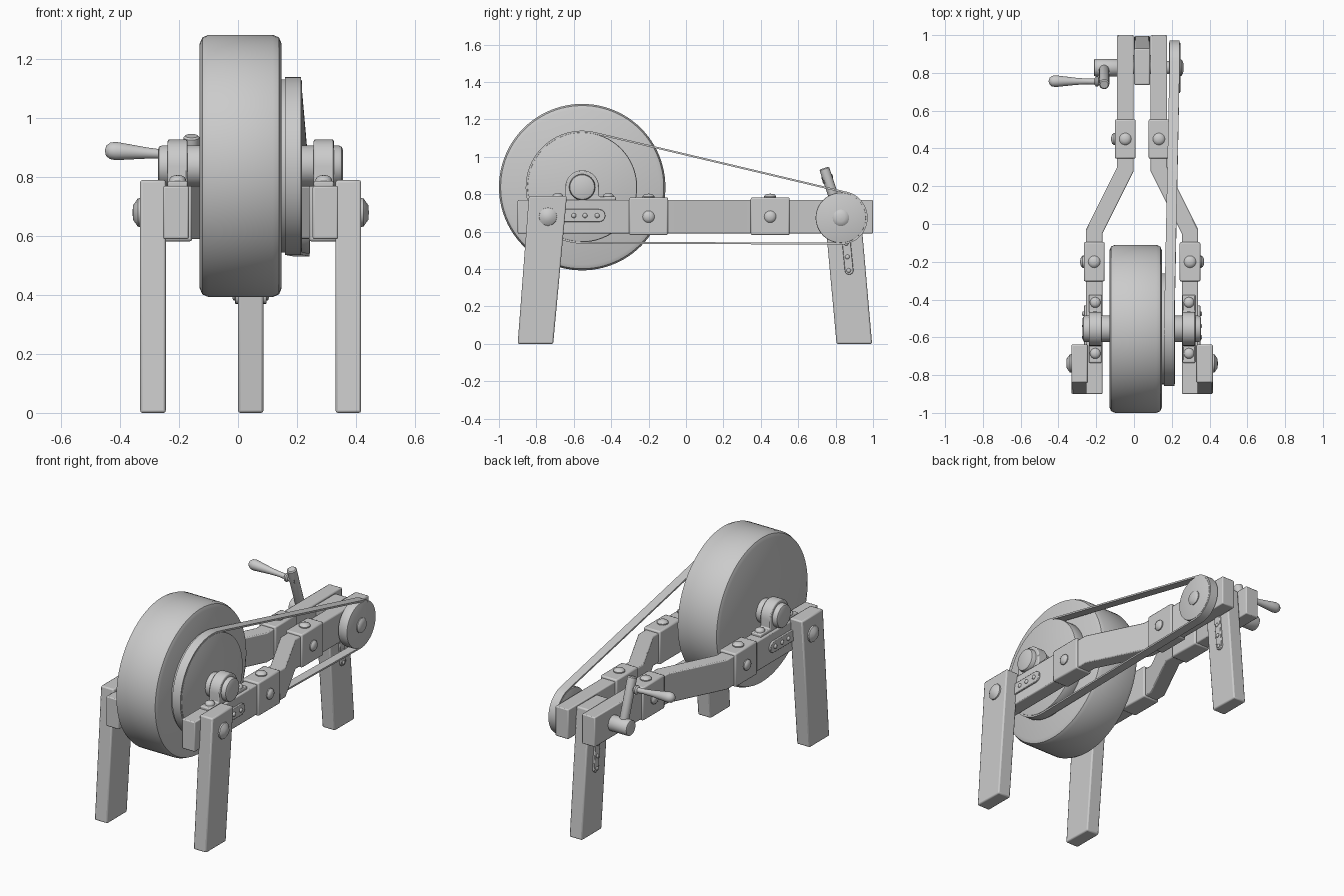
import bpy, bmesh, math
from mathutils import Vector

if "Cube" in bpy.data.objects:
    bpy.data.objects.remove(bpy.data.objects["Cube"])

CX = 0.043                      # frame mirror plane
AX = (-0.555, 0.838)            # stone axle (y, z)
CR = (0.828, 0.674)             # crank axle (y, z)


def finish(name, bm, bevel=0.0):
    bmesh.ops.recalc_face_normals(bm, faces=bm.faces)
    me = bpy.data.meshes.new(name)
    bm.to_mesh(me)
    bm.free()
    ob = bpy.data.objects.new(name, me)
    bpy.context.collection.objects.link(ob)
    bpy.ops.object.select_all(action='DESELECT')
    bpy.context.view_layer.objects.active = ob
    ob.select_set(True)
    if bevel:
        m = ob.modifiers.new("bevel", 'BEVEL')
        m.width, m.segments, m.limit_method = bevel, 2, 'ANGLE'
        m.angle_limit = math.radians(40)
    bpy.ops.object.shade_smooth_by_angle(angle=math.radians(35))
    return ob


def prism(name, pts, axis, a, b, bevel=0.006):
    """Extrude a (y,z) outline along x, or an (x,y) outline along z."""
    bm = bmesh.new()
    place = (lambda p, t: (t, *p)) if axis == 'x' else (lambda p, t: (*p, t))
    lo = [bm.verts.new(place(p, a)) for p in pts]
    hi = [bm.verts.new(place(p, b)) for p in pts]
    bm.faces.new(lo)
    bm.faces.new(hi)
    for i in range(len(pts)):
        j = (i + 1) % len(pts)
        bm.faces.new((lo[i], lo[j], hi[j], hi[i]))
    return finish(name, bm, bevel)


def lathe(name, prof, origin, direction, segs=32):
    """Revolve (radius, height) points around a direction."""
    bm = bmesh.new()
    q = Vector((0, 0, 1)).rotation_difference(Vector(direction).normalized())
    rings = []
    for r, h in prof:
        rings.append([bm.verts.new(Vector(origin) + q @ Vector((
            r * math.cos(2 * math.pi * k / segs), r * math.sin(2 * math.pi * k / segs), h)))
            for k in range(segs)])
    for A, B in zip(rings, rings[1:]):
        for k in range(segs):
            j = (k + 1) % segs
            bm.faces.new((A[k], A[j], B[j], B[k]))
    bm.faces.new(rings[0])
    bm.faces.new(rings[-1])
    return finish(name, bm)


def rod(name, r, x0, x1, yz, c=0.01, segs=32):
    n = x1 - x0
    prof = [(r - c, 0), (r - .3 * c, .3 * c), (r, c), (r, n - c), (r - .3 * c, n - .3 * c), (r - c, n)]
    return lathe(name, prof, (x0, *yz), (1, 0, 0), segs)


def bolt(name, r, h, at, direction, segs=16):
    lathe(name, [(r, -.01), (r, h * .3), (r * .8, h * .7), (r * .45, h * .93), (r * .05, h)],
          at, direction, segs)


def slot(p, q, r, n=8):
    """Rounded strip outline from p to q."""
    a = math.atan2(q[1] - p[1], q[0] - p[0])
    return [(c[0] + r * math.cos(a + o + math.pi * k / n), c[1] + r * math.sin(a + o + math.pi * k / n))
            for c, o in ((q, -math.pi / 2), (p, math.pi / 2)) for k in range(n + 1)]


def box(y0, y1, z0, z1):
    return [(y0, z0), (y1, z0), (y1, z1), (y0, z1)]


# Grindstone, its axle and pulley
rod("grindstone", 0.445, -0.13, 0.148, AX, 0.03, 96)
rod("stone_axle", 0.07, -0.272, 0.356, AX, 0.015)
rod("large_pulley", 0.294, 0.14, 0.218, AX, 0.008, 64)

for s, side in ((-1, "left"), (1, "right")):
    X = lambda d: CX + s * d
    # Bent side rail
    rail = [(.045, 1), (.133, 1), (.133, .30), (.297, -.03), (.297, -.90), (.210, -.90),
            (.210, -.05), (.045, .28)]
    prism(side + "_rail", [(X(d), y) for d, y in rail], 'z', 0.59, 0.77)
    # Clamping collars with bolts
    for d, y, n in ((.089, .45, "rear"), (.2535, -.2, "front")):
        prism(f"{side}_{n}_collar", box(y - .104, y + .104, .582, .783), 'x', X(d - .055), X(d + .055), .008)
        bolt(f"{side}_{n}_collar_top_bolt", .032, .02, (X(d), y, .783), (0, 0, 1))
        bolt(f"{side}_{n}_collar_side_bolt", .032, .02, (X(d + .055), y, .68), (s, 0, 0))
    # Axle bearing arch on a flanged base
    arch = [(AX[0] + .09 * math.cos(math.pi * k / 16), AX[1] + .09 * math.sin(math.pi * k / 16))
            for k in range(17)]
    y = AX[0]
    prof = [(y - .18, .765), (y + .18, .765), (y + .18, .787), (y + .09, .787)] + arch + \
           [(y - .09, .787), (y - .18, .787)]
    prism(side + "_bearing", prof, 'x', X(.214), X(.282))
    for dy in (-.13, .14):
        bolt(side + "_bearing_bolt", .028, .02, (X(.248), y + dy, .787), (0, 0, 1))
    # Riveted plate on the rail
    prism(side + "_rail_plate", slot((-.70, .686), (-.465, .686), .034), 'x', X(.29), X(.308), .003)
    for ry in (-.60, -.54, -.475):
        bolt(side + "_rail_rivet", .013, .01, (X(.308), ry, .686), (s, 0, 0), 12)
    # Front leg and its bolt
    prism(side + "_front_leg", [(-.90, 0), (-.71, 0), (-.637, .79), (-.84, .79)], 'x', X(.288), X(.375), .008)
    lathe(side + "_leg_bolt", [(.05, -.01), (.048, .008), (.025, .024), (.003, .026)],
          (X(.375), -.738, .68), (s, 0, 0), 12)
    # Riveted plate on the rear leg
    prism(side + "_rear_leg_plate", slot((.872, .393), (.846, .66), .023), 'x', X(.040), X(.054), .003)
    for t in (0, .27, .54):
        bolt(side + "_rear_leg_rivet", .012, .008, (X(.054), .870 - .026 * t, .393 + .267 * t), (s, 0, 0), 12)

# Rear leg
prism("rear_leg", [(.805, 0), (.995, 0), (.928, .765), (.735, .765)], 'x', 0.0, 0.086, .008)

# Crank shaft, small pulley and hub
rod("crank_shaft", .035, -.15, .25, CR)
rod("small_pulley", .135, .184, .245, CR, .006, 48)
bolt("small_pulley_cap", .044, .018, (.245, *CR), (1, 0, 0), 24)
rod("crank_hub", .046, -.212, -.085, CR, .006)

# Crank arm and flared handle
d = Vector((0, .738 - CR[0], .94 - CR[1]))
L = d.length
lathe("crank_arm", [(.02, -.02), (.027, 0), (.027, L - .006), (.021, L)], (-.158, *CR), d, 24)
lathe("crank_handle", [(.018, -.02), (.018, .025), (.026, .032), (.026, .042), (.016, .05), (.015, .09),
                       (.019, .15), (.027, .22), (.031, .255), (.028, .275), (.017, .288), (.003, .292)],
      (-.16, .754, .872), (-1, .008, .065), 24)

# Drive belt around both pulleys, slightly skewed
A, B, R, r = Vector(AX), Vector(CR), .297, .138
D = B - A
D = Vector((CR[0] - AX[0], CR[1] - AX[1]))
phi, th = math.atan2(D.y, D.x), math.acos((R - r) / D.length)
path = [(A, R, phi + th + (2 * math.pi - 2 * th) * k / 48, .187) for k in range(49)]
path += [(B, r, phi - th + 2 * th * k / 24, .215) for k in range(25)]
bm = bmesh.new()
rings = []
for c, rad, a, x in path:
    ring = []
    for dx, dr in ((-.027, -.005), (.027, -.005), (.027, .005), (-.027, .005)):
        ring.append(bm.verts.new((x + dx, c[0] + (rad + dr) * math.cos(a), c[1] + (rad + dr) * math.sin(a))))
    rings.append(ring)
for i, P in enumerate(rings):
    Q = rings[(i + 1) % len(rings)]
    for k in range(4):
        j = (k + 1) % 4
        bm.faces.new((P[k], P[j], Q[j], Q[k]))
finish("drive_belt", bm)
